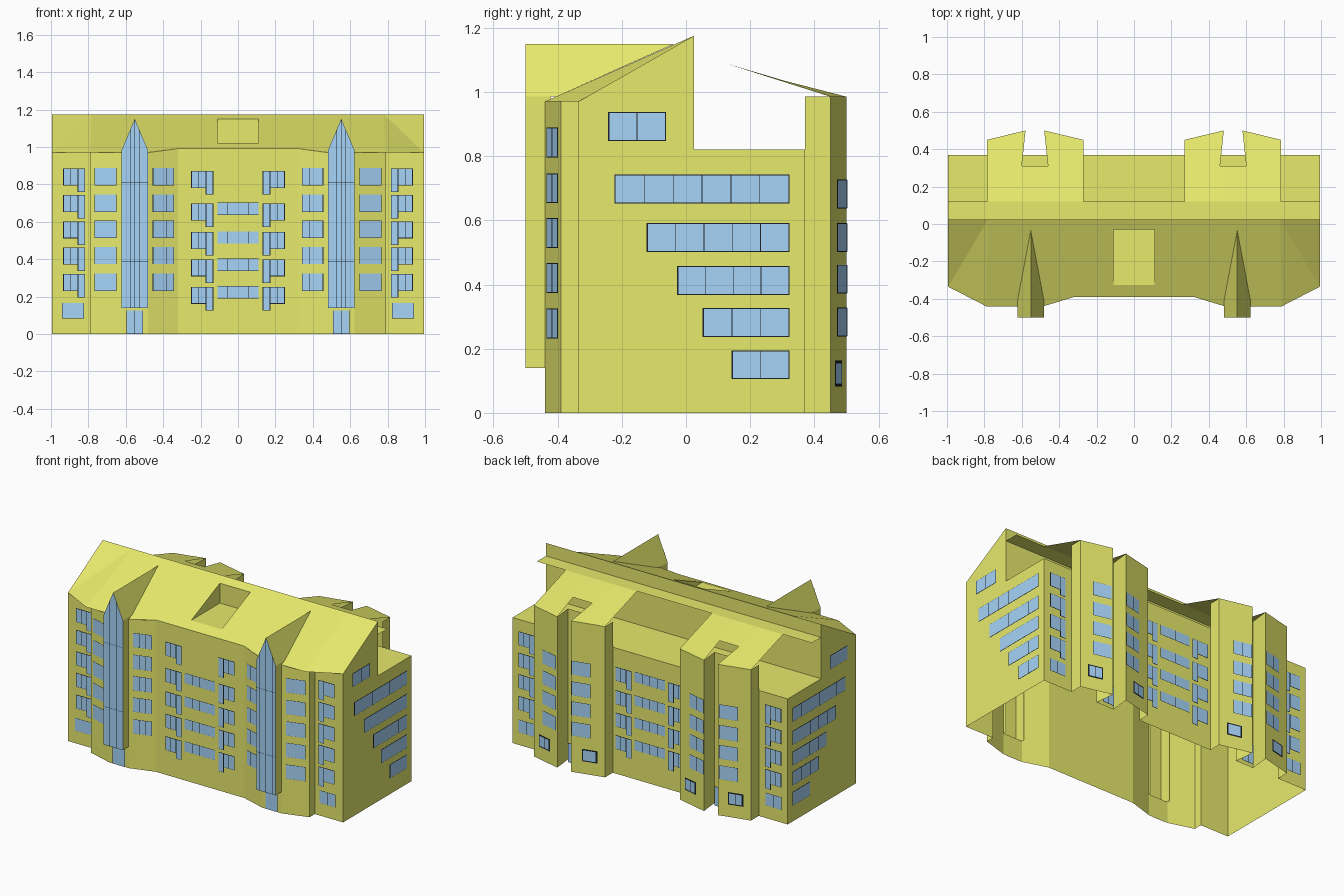
import bpy
from mathutils import Vector

if "Cube" in bpy.data.objects:
    bpy.data.objects.remove(bpy.data.objects["Cube"])


def material(name, rgb):
    m = bpy.data.materials.new(name)
    m.diffuse_color = (*rgb, 1)
    m.use_nodes = True
    m.node_tree.nodes["Principled BSDF"].inputs["Base Color"].default_value = m.diffuse_color
    return m


STUCCO = material("stucco", (0.80, 0.82, 0.15))
GLASS = material("glass", (0.38, 0.66, 0.95))
DARK = material("dark_frame", (0.01, 0.015, 0.02))


def sheet(name, polys, mat, up=False):
    """Mesh from polygons on the right half, mirrored to the left."""
    verts, faces = [], []
    for poly in polys:
        poly = [Vector(p) for p in poly]
        if up and (poly[1] - poly[0]).cross(poly[2] - poly[1]).z < 0:
            poly.reverse()
        faces.append(range(len(verts), len(verts) + len(poly)))
        verts += poly
    me = bpy.data.meshes.new(name)
    me.from_pydata(verts, [], [list(f) for f in faces])
    me.materials.append(mat)
    ob = bpy.data.objects.new(name, me)
    bpy.context.collection.objects.link(ob)
    ob.modifiers.new("mirror", 'MIRROR').use_clip = False
    return ob


def walls(path, z0=0):
    """Vertical quads below a path of (x, y, top z)."""
    return [[(*p[:2], z0), (*q[:2], z0), q, p] for p, q in zip(path, path[1:])]


def roof_z(y):
    return 0.97 + 0.205 * (y + 0.44) / 0.465


def on_roof(*pts):
    return [(x, y, roof_z(y)) for x, y in pts]


W = 0.994              # half width
RY, RZ = 0.025, 1.175  # ridge
TERR = 0.82            # terrace height
EV = 0.97              # eave height

# Outer walls: centre, bay on both sides of the glass tower, set-back end
sheet("front_walls",
      walls(on_roof((0, -.39), (.32, -.39), (.482, -.44)))
      + walls([(.482, -.44, .14), (.622, -.44, .14)])
      + walls([(.622, -.44, EV), (.79, -.39, EV), (.79, -.335, EV), (W, -.335, EV)]), STUCCO)
sheet("eave_soffit", [[(.622, -.44, EV), (.79, -.39, EV), (.79, -.44, EV)],
                      [(.79, -.44, EV), (.79, -.335, EV), (W, -.335, EV)]], STUCCO)
side = [(-.335, 0), (.37, 0), (.37, TERR), (RY, TERR), (RY, RZ), (-.335, EV)]
sheet("side_wall", [[(W, y, z) for y, z in side]], STUCCO)
T, N = .985, 1.034   # rear tower top, roof notch top
sheet("rear_walls", walls([(W, .37, TERR), (.785, .37, TERR)])
      + walls([(.27, .37, TERR), (0, .37, TERR)]), STUCCO)
sheet("rear_towers", walls([(x, y, T) for x, y in (
    (.785, .37), (.785, .45), (.58, .5), (.594, .37),
    (.466, .37), (.48, .5), (.27, .45), (.27, .37))]), STUCCO)
sheet("upper_rear_wall", walls([(W, RY, RZ), (0, RY, RZ)], TERR), STUCCO)
sheet("terrace", [[(0, RY, TERR), (W, RY, TERR), (W, .37, TERR), (0, .37, TERR)]], STUCCO)

# Front roof with a rectangular recess in the middle
sheet("front_roof", [
    on_roof((0, -.39), (.11, -.39), (.11, -.325), (0, -.325)),
    on_roof((0, -.03), (.11, -.03), (.11, RY), (0, RY)),
    on_roof((.11, -.39), (.32, -.39), (.485, -.44), (.79, -.44), (.78, RY), (.11, RY)),
    [*on_roof((.79, -.44)), (W, -.335, EV), (.78, RY, RZ)],
    [(W, -.335, EV), (W, RY, RZ), (.78, RY, RZ)],
], STUCCO, up=True)
FL = roof_z(-.325)
sheet("roof_recess", [[(0, -.325, FL), (.11, -.325, FL), (.11, -.03, FL), (0, -.03, FL)],
                      *walls(on_roof((0, -.03), (.11, -.03)), FL),
                      [(.11, -.03, FL), (.11, -.325, FL), (.11, -.03, roof_z(-.03))]], STUCCO)

# Rear ledge below the ridge and the sloping sheets over the rear towers
E = 1.09
sheet("rear_ledge", [[(0, RY, E), (W, RY, E), (W, .12, E), (0, .12, E)]], STUCCO, up=True)
sheet("rear_tower_roofs", [
    [(.785, .12, E), (.785, .45, T), (.58, .5, T), (.6, .31, N), (.6, .12, E)],
    [(.6, .12, E), (.6, .31, N), (.46, .31, N), (.46, .12, E)],
    [(.46, .12, E), (.46, .31, N), (.48, .5, T), (.27, .45, T), (.27, .12, E)],
], STUCCO, up=True)

# Glazed front tower with a gabled roof
X0, XM, X1, ZB, ZE, ZP = .482, .552, .622, .14, .985, 1.15
sheet("tower_walls", [
    [(X1, -.5, ZB), (X1, -.42, ZB), (X1, -.42, ZE), (X1, -.5, ZE)],
    [(X0, -.42, ZB), (X0, -.5, ZB), (X0, -.5, ZE), (X0, -.42, ZE)],
    [(X0, -.44, ZB), (X1, -.44, ZB), (X1, -.5, ZB), (X0, -.5, ZB)],
    [(X0, -.496, ZB), (X1, -.496, ZB), (X1, -.496, ZE), (X0, -.496, ZE)]], STUCCO)
sheet("tower_roof", [[(x, -.5, ZE), (x, -.406, ZE), (XM, -.035, ZP), (XM, -.5, ZP)]
                     for x in (X0, X1)], STUCCO, up=True)
sheet("tower_glass", [[(X0, -.5, ZB), (X1, -.5, ZB), (X1, -.5, ZE), (XM, -.5, ZP),
                       (X0, -.5, ZE)]], GLASS)
bars = []
for i in range(1, 6):
    x = X0 + (X1 - X0) * i / 6
    top = ZP - (ZP - ZE) * abs(x - XM) / (XM - X0)
    bars.append((x - .001, x + .001, ZB, top))
bars += [(X0, X1, z - .001, z + .001) for z in (.39, .81)]
sheet("tower_mullions", [[(a, -.502, c), (b, -.502, c), (b, -.502, d), (a, -.502, d)]
                         for a, b, c, d in bars], DARK)

# Windows: panes over a dark backing, placed along a wall line p -> q
panes, frames = [], []


def window(p, q, a, b, z0, z1, n=2, rim=.003):
    p, q = Vector((*p, 0)), Vector((*q, 0))
    d = q - p
    ax = 0 if abs(d.x) > abs(d.y) else 1
    s, e = sorted((c - p[ax]) / d[ax] * d.length for c in (a, b))
    d.normalize()
    out = d.cross(Vector((0, 0, 1)))

    def quad(u0, u1, w0, w1, off):
        return [p + d * u + out * off + Vector((0, 0, w))
                for u, w in ((u0, w0), (u1, w0), (u1, w1), (u0, w1))]
    r = rim if a else 0   # strips crossing the mirror plane get no end rim
    frames.append(quad(s - r, e + r, z0 - rim, z1 + rim, .002))
    w = (e - s) / n
    for i in range(n):
        panes.append(quad(s + w * i + .001, s + w * (i + 1) - .001, z0, z1, .004))


def balcony(p, q, a, top):
    """Tall door beside a wider window."""
    window(p, q, a, a + .035, top - .12, top, 1)
    window(p, q, a + .038, a + .112, top - .085, top, 2)


end_w = ((.79, -.335), (W, -.335))
outer_bay = ((.622, -.44), (.79, -.39))
inner_bay = ((.32, -.39), (.482, -.44))
mid_w = ((0, -.39), (.32, -.39))
back_w = ((W, .37), (0, .37))
side_w = ((W, -.335), (W, .37))

for i, top in enumerate((.882, .74, .60, .46, .318)):
    balcony(*end_w, .82, top)
    window(*outer_bay, .65, .765, top - .085, top + .005, 2, .0015)
    window(*inner_bay, .345, .455, top - .085, top + .005, 3, .0015)
    if i:
        balcony(*back_w, .835, top)
window(*end_w, .825, .94, .085, .165, 2, .0015)
window(*back_w, .835, .95, .085, .165, 2, .0015)

balcony(*mid_w, .135, .868)
for top in (.696, .543, .397, .25):
    for wall in (mid_w, back_w):
        balcony(*wall, .135, top)
        window(*wall, 0, .11, top - .058, top + .005, 2, .0015)

# Stepped rows on the side walls
for y0, y1, z, n in ((-.24, -.065, .85, 2), (-.22, .32, .655, 6), (-.12, .32, .505, 5),
                     (-.025, .32, .37, 4), (.055, .32, .24, 3), (.145, .32, .108, 2)):
    window(*side_w, y0, y1, z, z + .084, n)

# Rear tower faces
for wall, a, g in ((((.785, .45), (.58, .5)), .59, .65), (((.48, .5), (.27, .45)), .36, .325)):
    for top in (.725, .59, .46, .327):
        window(*wall, a, a + .115, top - .087, top, 2, .0015)
    window(*wall, g, g + .08, .09, .155, 2, .008)

# Entrance doors, front and rear
window((.482, -.44), (.622, -.44), .51, .595, .002, .125, 2, .0015)
window((.59, .4), (.47, .4), .49, .57, .002, .125, 2, .0015)

sheet("window_frames", frames, DARK)
sheet("window_panes", panes, GLASS)
